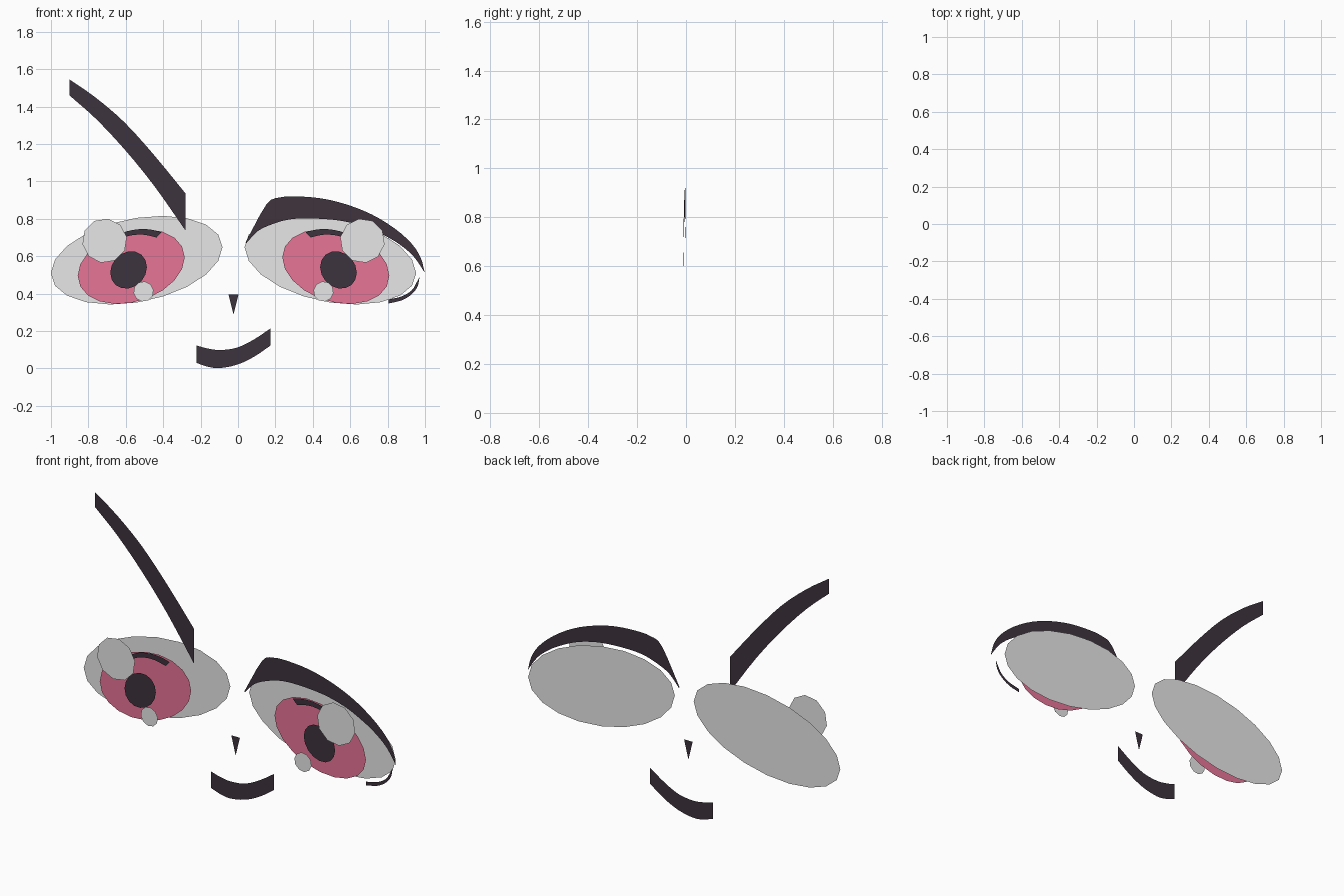
import bpy
import math

if "Cube" in bpy.data.objects:
    bpy.data.objects.remove(bpy.data.objects["Cube"])

MID = -0.024  # mirror line of the face


def material(name, rgb):
    m = bpy.data.materials.new(name)
    m.diffuse_color = (*rgb, 1.0)
    m.use_nodes = True
    m.node_tree.nodes["Principled BSDF"].inputs["Base Color"].default_value = m.diffuse_color
    return m


WHITE = material("eye_white", (0.8, 0.8, 0.8))
PINK = material("iris_pink", (0.81, 0.18, 0.314))
DARK = material("dark_plum", (0.048, 0.034, 0.047))


def sheet(name, verts, faces, mat):
    mesh = bpy.data.meshes.new(name)
    mesh.from_pydata(verts, [], faces)
    mesh.materials.append(mat)
    ob = bpy.data.objects.new(name, mesh)
    bpy.context.collection.objects.link(ob)
    return ob


def flip(points):
    return [(2 * MID - x, z) for x, z in points]


def disc(name, side, centre, w, h, lean, n, y, mat, turn=0.0):
    """Flat leaning ellipse; side -1 is as given, +1 is mirrored."""
    pts = []
    for i in range(n):
        t = 2 * math.pi * i / n + turn
        pts.append((centre[0] + w * math.cos(t), centre[1] + h * math.sin(t + lean)))
    if side > 0:
        pts = flip(pts)[::-1]
    sheet(name, [(x, y, z) for x, z in pts], [list(range(n))], mat)


def smooth_line(pts, steps):
    """Catmull-Rom curve through the points."""
    ext = [tuple(2 * a - b for a, b in zip(pts[0], pts[1]))] + pts
    ext.append(tuple(2 * a - b for a, b in zip(pts[-1], pts[-2])))
    out = []
    for i in range(1, len(ext) - 2):
        p0, p1, p2, p3 = ext[i - 1:i + 3]
        for s in range(steps):
            t = s / steps
            out.append(tuple(
                0.5 * (2 * b + (c - a) * t + (2 * a - 5 * b + 4 * c - d) * t * t
                       + (3 * b - a - 3 * c + d) * t ** 3)
                for a, b, c, d in zip(p0, p1, p2, p3)))
    out.append(pts[-1])
    return out


def ribbon(name, upper, lower, y, mat, steps=3, slope=0.0):
    """Flat strip between an upper and a lower line, both left to right."""
    up, lo = smooth_line(upper, steps), smooth_line(lower, steps)
    n = len(up)
    verts = [(x, y + slope * x, z) for x, z in lo + up]
    faces = [(i, i + 1, n + i + 1, n + i) for i in range(n - 1)]
    sheet(name, verts, faces, mat)


# Eyes, built as stacked flat layers
shine_top = [(-0.65, 0.708), (-0.596, 0.733), (-0.527, 0.745), (-0.463, 0.742), (-0.409, 0.728)]
shine_low = [(-0.64, 0.686), (-0.596, 0.706), (-0.535, 0.716), (-0.484, 0.712), (-0.436, 0.70)]
for side, tag in ((-1, "left"), (1, "right")):
    disc(tag + "_eye_white", side, (-0.542, 0.579), 0.459, 0.237, 0.30, 20, 0.05, WHITE)
    disc(tag + "_iris", side, (-0.571, 0.545), 0.286, 0.20, 0.25, 20, -0.012, PINK)
    disc(tag + "_pupil", side, (-0.585, 0.527), 0.098, 0.10, 0.15, 16, -0.039, DARK)
    disc(tag + "_large_highlight", side, (-0.713, 0.683), 0.12, 0.119, 0, 10, -0.072, WHITE, 0.16)
    disc(tag + "_small_highlight", side, (-0.505, 0.412), 0.054, 0.054, 0, 10, -0.072, WHITE, 0.16)
    top, low = shine_top, shine_low
    if side > 0:
        top, low = flip(top)[::-1], flip(low)[::-1]
    ribbon(tag + "_iris_shade", top, low, -0.026, DARK, 2)

# Upper lash over the right eye
ribbon("upper_lash",
       [(0.04, 0.674), (0.152, 0.877), (0.222, 0.914), (0.313, 0.92), (0.447, 0.909), (0.58, 0.877),
        (0.714, 0.824), (0.837, 0.749), (0.928, 0.668), (0.976, 0.594), (0.997, 0.519)],
       [(0.045, 0.67), (0.104, 0.733), (0.179, 0.77), (0.275, 0.797), (0.393, 0.802), (0.543, 0.791),
        (0.676, 0.759), (0.783, 0.711), (0.864, 0.663), (0.938, 0.6), (0.997, 0.515)],
       0.0, DARK, 3, -0.012)

# Lower lash at the outer corner
ribbon("lower_lash",
       [(0.805, 0.369), (0.874, 0.385), (0.928, 0.417), (0.955, 0.46), (0.969, 0.487)],
       [(0.805, 0.348), (0.874, 0.364), (0.928, 0.396), (0.96, 0.438), (0.97, 0.485)],
       -0.004, DARK)

# Raised brow
ribbon("brow",
       [(-0.901, 1.545), (-0.762, 1.449), (-0.607, 1.316), (-0.447, 1.139), (-0.281, 0.936)],
       [(-0.901, 1.46), (-0.762, 1.337), (-0.607, 1.172), (-0.447, 0.975), (-0.281, 0.738)],
       0.01, DARK)

# Crooked smile
ribbon("mouth",
       [(-0.222, 0.123), (-0.163, 0.107), (-0.099, 0.099), (-0.01, 0.11), (0.08, 0.152), (0.174, 0.214)],
       [(-0.222, 0.03), (-0.163, 0.01), (-0.099, 0.002), (-0.003, 0.021), (0.088, 0.064), (0.174, 0.123)],
       0.074, DARK)

# Nose
sheet("nose", [(-0.051, 0.013, 0.396), (MID, 0.013, 0.289), (0.003, 0.013, 0.396)], [(0, 1, 2)], DARK)
